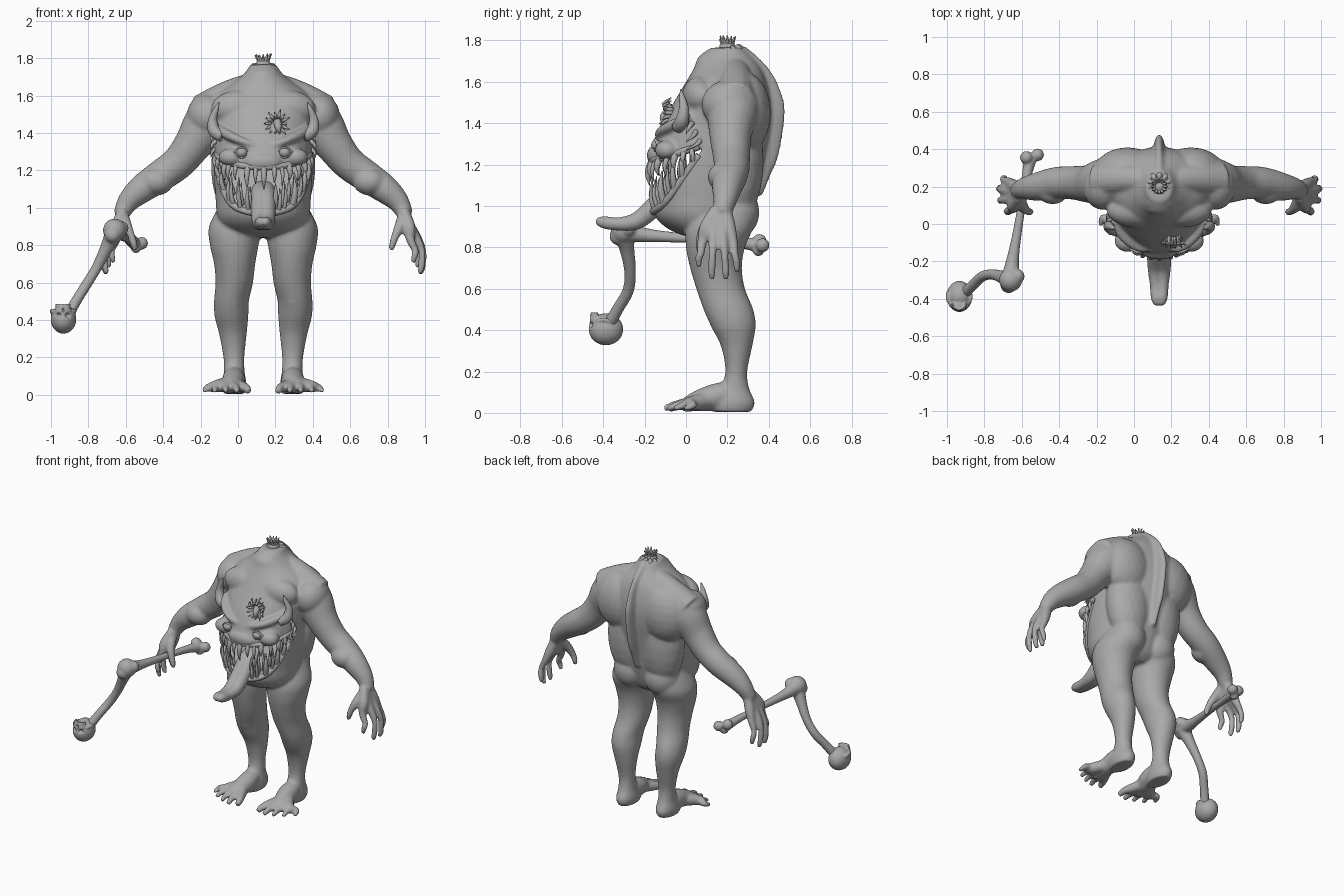
import bpy, bmesh, math, random
from mathutils import Vector, Matrix

random.seed(4)
if "Cube" in bpy.data.objects:
    bpy.data.objects.remove(bpy.data.objects["Cube"])

CENTRE = 0.135          # body axis; the held club pulls it off centre
SIDES = (1, -1)
grey = bpy.data.materials.new("clay_grey")
grey.use_nodes = True
grey.diffuse_color = (0.4, 0.4, 0.4, 1)
grey.node_tree.nodes["Principled BSDF"].inputs["Base Color"].default_value = grey.diffuse_color


def spline(rows, sub):
    """Catmull-Rom interpolation of rows of any length."""
    p = [Vector(r) for r in rows]
    out = []
    for i in range(len(p) - 1):
        a, b, c, d = p[max(i - 1, 0)], p[i], p[i + 1], p[min(i + 2, len(p) - 1)]
        for k in range(sub):
            t = k / sub
            out.append((b * 2 + (c - a) * t + (a * 2 - b * 5 + c * 4 - d) * t * t
                        + (b * 3 - a - c * 3 + d) * t ** 3) / 2)
    return out + [p[-1]]


def skin(bm, loops):
    loops = [[bm.verts.new(v) for v in loop] for loop in loops]
    n = len(loops[0])
    for a, b in zip(loops, loops[1:]):
        for j in range(n):
            bm.faces.new((a[j], a[(j + 1) % n], b[(j + 1) % n], b[j]))
    bm.faces.new(loops[0][::-1])
    bm.faces.new(loops[-1])


def tube(bm, pts, n=12, sub=4):
    """Round limb through (x, y, z, radius)."""
    pts = spline(pts, sub)
    pos = [p.to_3d() for p in pts]
    loops, q, last = [], None, None
    for i, p in enumerate(pts):
        tan = (pos[min(i + 1, len(pos) - 1)] - pos[max(i - 1, 0)]).normalized()
        q = tan.to_track_quat('Z', 'Y') if q is None else last.rotation_difference(tan) @ q
        last = tan
        r = max(p[3], 0.001)
        loops.append([pos[i] + q @ Vector((r * math.cos(a), r * math.sin(a), 0))
                      for a in (math.tau * k / n for k in range(n))])
    skin(bm, loops)


def stack(bm, rows, side=1, n=32):
    """Level ellipses from (z, x centre, half width, front y, back y)."""
    skin(bm, [[Vector((side * x + w * math.cos(a), (f + b) / 2 + (b - f) / 2 * math.sin(a), z))
               for a in (math.tau * k / n for k in range(n))]
              for z, x, w, f, b in spline(rows, 4)])


def blob(bm, at, size):
    bmesh.ops.create_icosphere(bm, subdivisions=3, radius=1,
                               matrix=Matrix.Translation(at) @ Matrix.Diagonal((*size, 1)))


def finish(bm, name, x=CENTRE, voxel=0, cutter=None, smooth=4):
    bmesh.ops.recalc_face_normals(bm, faces=bm.faces)
    me = bpy.data.meshes.new(name)
    bm.to_mesh(me)
    bm.free()
    me.materials.append(grey)
    ob = bpy.data.objects.new(name, me)
    ob.location.x = x
    bpy.context.scene.collection.objects.link(ob)
    steps = ["REMESH", "BOOLEAN", "REMESH", "SMOOTH"] if cutter else ["REMESH", "SMOOTH"]
    for kind in steps if voxel else []:
        m = ob.modifiers.new(kind.lower(), kind)
        if kind == "REMESH":
            m.mode, m.voxel_size = 'VOXEL', voxel
        elif kind == "BOOLEAN":
            m.operation, m.object = 'DIFFERENCE', cutter
        else:
            m.factor, m.iterations = 0.5, smooth
    if voxel:
        bpy.context.view_layer.update()
        ob.data = bpy.data.meshes.new_from_object(
            ob.evaluated_get(bpy.context.evaluated_depsgraph_get()))
        ob.modifiers.clear()
        if cutter:
            bpy.data.objects.remove(cutter)
    for poly in ob.data.polygons:
        poly.use_smooth = True
    return ob


# torso
body = bmesh.new()
stack(body, [(.84, 0, .1, .05, .24), (.88, 0, .2, -.07, .29), (.95, 0, .245, -.15, .32),
             (1.05, 0, .255, -.165, .345), (1.15, 0, .262, -.175, .365), (1.28, 0, .265, -.165, .39),
             (1.4, 0, .27, -.12, .41), (1.5, 0, .28, -.06, .41), (1.6, 0, .25, .0, .39),
             (1.67, 0, .16, .04, .36), (1.72, 0, .1, .06, .32), (1.765, 0, .07, .12, .28)])
# spine crest
stack(body, [(1.05, 0, .03, .2, .37), (1.15, 0, .032, .2, .41), (1.25, 0, .034, .2, .45),
             (1.45, 0, .036, .2, .48), (1.55, 0, .034, .2, .46), (1.63, 0, .03, .2, .425),
             (1.7, 0, .03, .2, .37), (1.77, 0, .03, .18, .29)])
for s in SIDES:
    # leg with buttock and knee
    stack(body, [(1.02, .12, .11, .04, .33), (.9, .15, .14, .0, .325), (.8, .155, .13, .0, .285),
                 (.7, .153, .11, .02, .27), (.6, .155, .1, .05, .285), (.5, .17, .093, .085, .325),
                 (.42, .17, .09, .12, .337), (.32, .162, .073, .17, .32), (.2, .157, .056, .19, .296),
                 (.12, .155, .056, .165, .305), (.05, .155, .066, .12, .333), (.005, .155, .056, .13, .315)], s)
    blob(body, (s * .12, .24, .97), (.12, .115, .13))
    blob(body, (s * .165, .14, .54), (.065, .06, .1))
    # foot and toes
    tube(body, [(s * .155, .24, .1, .045), (s * .157, .18, .09, .06), (s * .16, .11, .07, .062),
                (s * .175, .03, .05, .045), (s * .185, -.02, .03, .028)])
    for tx, ty, r in ((.08, -.085, .023), (.14, -.105, .019), (.2, -.09, .018),
                      (.26, -.06, .018), (.315, -.01, .017)):
        tube(body, [(s * (.155 + tx * .1), .1, .06, .04), (s * (.08 + tx * .55), .02, .045, .034),
                    (s * (tx * .9 + .02), ty + .045, .036, r * 1.1), (s * tx, ty, .019, r * .8)])
    # arm: steep upper arm, flatter forearm
    tube(body, [(s * .08, .24, 1.55, .11), (s * .2, .24, 1.52, .13), (s * .3, .225, 1.45, .125),
                (s * .375, .215, 1.34, .102), (s * .455, .22, 1.24, .09), (s * .55, .22, 1.17, .085),
                (s * .65, .2, 1.1, .076), (s * .72, .19, 1.035, .059), (s * .762, .175, .96, .042)], 24)
    # forearm, shoulder, trapezius, chest and back muscles, neck tendon
    blob(body, (s * .57, .185, 1.14), (.09, .08, .075))
    blob(body, (s * .3, .205, 1.49), (.11, .13, .12))
    tube(body, [(s * .04, .23, 1.66, .065), (s * .12, .24, 1.63, .075),
                (s * .22, .24, 1.58, .085), (s * .32, .235, 1.51, .1)], 16)
    blob(body, (s * .12, .07, 1.53), (.16, .09, .1))
    blob(body, (s * .17, .28, 1.45), (.18, .13, .2))
    blob(body, (s * .12, .25, 1.22), (.16, .125, .3))
    tube(body, [(s * .02, .07, 1.58, .012), (s * .035, .072, 1.66, .018), (s * .055, .12, 1.73, .02)])
    # hand: four spread fingers and thumb
    for y0, y1, x1, z1 in ((.08, .062, .805, .705), (.13, .125, .84, .645),
                           (.18, .192, .845, .643), (.225, .245, .825, .68)):
        tube(body, [(s * .75, .17 + (y0 - .16) * .3, .98, .032), (s * .78, .155 + (y0 - .155) * .75, .9, .034),
                    (s * (x1 - .02), y0, .835, .025), (s * (x1 + .008), (y0 + y1) / 2, .77, .019),
                    (s * (x1 + .006), y1, z1 + .045, .019), (s * (x1 - .005), y1, z1, .013)])
    tube(body, [(s * .75, .15, .96, .032), (s * .73, .095, .9, .03),
                (s * .705, .07, .845, .022), (s * .69, .065, .8, .019), (s * .685, .065, .77, .012)])
    # brow and cheek of the belly face
    tube(body, [(s * .03, -.135, 1.33, .012), (s * .11, -.13, 1.355, .02),
                (s * .19, -.07, 1.39, .026), (s * .25, .02, 1.43, .02)])
    blob(body, (s * .17, -.09, 1.27), (.07, .06, .05))
blob(body, (0, -.145, 1.245), (.1, .045, .05))

# belly mouth, cut as a wedge closing towards the back
LOWER = ((-.4, .9), (-.2, .95), (-.1, 1.02), (.09, 1.29))
UPPER = ((-.4, 1.17), (-.2, 1.2), (.09, 1.29))
cut = bmesh.new()
outline = LOWER + UPPER[-2::-1]
skin(cut, [[Vector((x, y, z)) for y, z in outline] for x in (-.35, .35)])
mouth_cutter = finish(cut, "mouth_cutter")
mouth_cutter.hide_render = True
finish(body, "body", voxel=.008, cutter=mouth_cutter, smooth=6)


def edge(line, y):
    for (ya, za), (yb, zb) in zip(line, line[1:]):
        if y <= yb:
            return za + (zb - za) * (y - ya) / (yb - ya)
    return line[-1][1]


def jaw(t, inset=0):
    a = math.radians(t)
    return (.257 - inset) * math.sin(a), .09 - (.262 - inset) * math.cos(a)


# lips and teeth follow the jaw curve; the middle stays open for the tongue
for name, line, up, count, rows in (("upper", UPPER, -1, 15, (.012,)),
                                    ("lower", LOWER, 1, 17, (.012, .045))):
    lip, teeth = bmesh.new(), bmesh.new()
    tube(lip, [(*jaw(t, .008), edge(line, jaw(t, .008)[1]) - up * .006, .018)
               for t in range(-84, 85, 12)])
    finish(lip, name + "_lip")
    for inset in rows:
        for i in range(count):
            t = -76 + 152 * i / (count - 1) + random.uniform(-3, 3)
            if up > 0 and abs(t) < 14:
                continue
            x, y = jaw(t, inset)
            z = edge(line, y)
            gap = edge(UPPER, y) - edge(LOWER, y)
            share = random.uniform(.2, .42) if up < 0 else random.uniform(.25, .45) + abs(t) * .004
            h = up * (gap * share + .03)
            r = random.uniform(.012, .019)
            ox, oy = x * .1, (y - .09) * .1
            tube(teeth, [(x, y, z - up * .015, r), (x + ox, y + oy, z + h * .45, r * .8),
                         (x + ox * .6, y + oy * .6, z + h, .002)], 8, 3)
    finish(teeth, name + "_teeth")

# tongue, with a shallow middle groove
tongue = bmesh.new()
for s in SIDES:
    tube(tongue, [(s * .015, .02, 1.1, .05), (s * .016, -.08, 1.065, .05), (s * .018, -.16, .99, .048),
                  (s * .02, -.24, .927, .042), (s * .018, -.33, .913, .032),
                  (s * .014, -.4, .922, .03), (s * .008, -.435, .928, .014)], 16)
finish(tongue, "tongue", voxel=.008)

# eyes with lids, and side horns
eyes, horns = bmesh.new(), bmesh.new()
for s in SIDES:
    blob(eyes, (s * .115, -.142, 1.295), (.03, .027, .026))
    for up in SIDES:
        tube(eyes, [(s * .115 + k * .038, -.15 + abs(k) * .014, 1.295 + up * .025 * (1 - k * k), .007)
                    for k in (-1, -.5, 0, .5, 1)], 8)
    tube(horns, [(s * .22, -.04, 1.38, .03), (s * .262, -.02, 1.41, .033), (s * .27, -.01, 1.47, .024),
                 (s * .25, -.02, 1.53, .013), (s * .235, -.025, 1.565, .002)])
    for k in range(3):
        tube(horns, [(s * .245, .03 + .02 * k, 1.4 - .04 * k, .014),
                     (s * .272, .015 + .02 * k, 1.38 - .04 * k, .01), (s * .28, -.0, 1.35 - .04 * k, .002)], 8)
finish(eyes, "eyes")
finish(horns, "side_horns")

# chest wound: ragged ring of curled flesh strips
wound = bmesh.new()
for i in range(14):
    a = math.tau * i / 14
    c, d, r = math.cos(a), math.sin(a), random.uniform(.05, .075)
    tube(wound, [(.075 + c * .03, -.07 - d * .015 + .015, 1.45 + d * .033, .011),
                 (.075 + c * .045, -.1 - d * .01, 1.45 + d * .045, .009),
                 (.075 + c * r, -.1 + d * .03, 1.45 + d * r, .003)], 8, 3)
tube(wound, [(.075, -.08, 1.46, .022), (.08, -.11, 1.43, .018), (.085, -.115, 1.4, .004)])
finish(wound, "chest_wound")

# neck stump: torn rim and bone
stump = bmesh.new()
for i in range(12):
    a = math.tau * i / 12
    c, d, h = math.cos(a), math.sin(a), random.uniform(.01, .035)
    tube(stump, [(c * .06, .195 + d * .07, 1.735 + d * .02, .02),
                 (c * .055, .195 + d * .06, 1.755 + d * .015, .014),
                 (c * .04, .195 + d * .045, 1.765 + d * .01, .004)], 8, 3)
    tube(stump, [(c * .022, .2 + d * .022, 1.76, .01), (c * .026, .2 + d * .026, 1.79, .009),
                 (c * .045, .2 + d * .04, 1.79 + h, .003)], 8, 3)
blob(stump, (0, .2, 1.765), (.04, .04, .035))
finish(stump, "neck_stump")

# club made of two long bones
club = bmesh.new()
tube(club, [(-.555, .345, .81, .034), (-.575, .25, .825, .026), (-.6, .1, .838, .022),
            (-.63, -.08, .85, .026), (-.65, -.2, .86, .035), (-.66, -.29, .875, .052)], 16)
for x, y, z, r in ((-.575, .355, .83, .035), (-.515, .37, .81, .034), (-.545, .35, .785, .028),
                   (-.66, -.3, .88, .062), (-.67, -.325, .855, .045), (-.625, -.28, .89, .04)):
    blob(club, (x, y, z), (r, r, r))
tube(club, [(-.665, -.3, .86, .05), (-.7, -.285, .79, .036), (-.755, -.27, .68, .028),
            (-.81, -.28, .59, .028), (-.86, -.325, .51, .028), (-.9, -.365, .44, .03)], 16)
finish(club, "bone_club", 0, voxel=.007)

# upturned skull at the club's end
skull, sockets = bmesh.new(), bmesh.new()
blob(skull, (-.933, -.387, .404), (.069, .084, .078))
blob(skull, (-.935, -.435, .445), (.045, .032, .035))
for s in SIDES:
    blob(sockets, (-.935 + s * .024, -.467, .425), (.015, .03, .014))
    tube(skull, [(-.935 + s * .045, -.43, .44, .012), (-.935 + s * .062, -.4, .45, .01),
                 (-.935 + s * .058, -.36, .44, .012)], 8)
blob(sockets, (-.935, -.47, .452), (.008, .025, .012))
for i in range(7):
    a = math.pi * i / 6
    x, y = -.935 + .034 * math.cos(a), -.43 - .028 * math.sin(a)
    tube(skull, [(x, y, .45, .009), (x, y, .485, .006)], 8)
socket_cutter = finish(sockets, "socket_cutter", 0)
socket_cutter.hide_render = True
finish(skull, "skull", 0, voxel=.005, cutter=socket_cutter, smooth=2)
